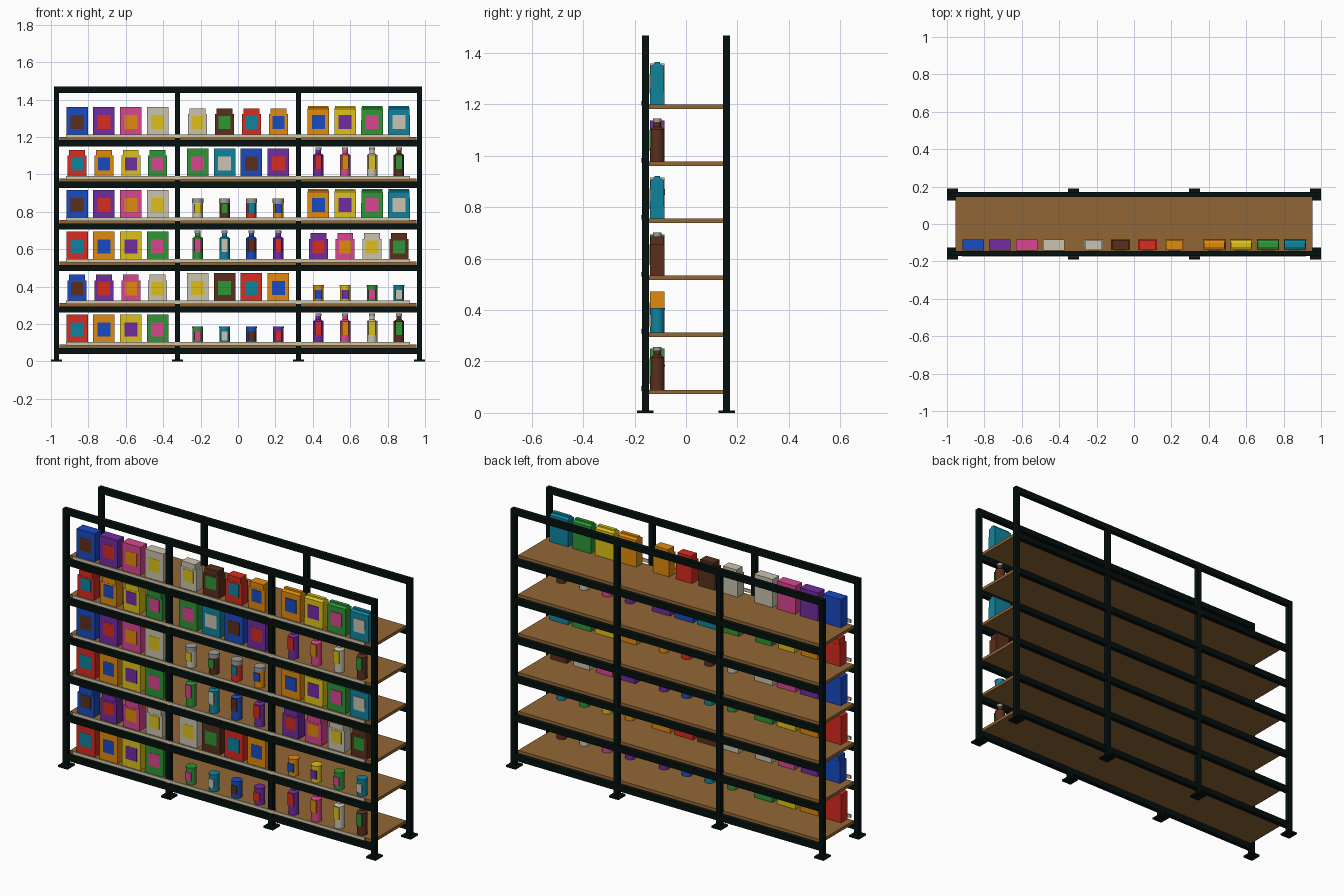
import bpy, math

if "Cube" in bpy.data.objects:
    bpy.data.objects.remove(bpy.data.objects["Cube"])

mats = {}
def mat(name, hexcol):
    if name not in mats:
        m = bpy.data.materials.new(name)
        lin = [(int(hexcol[i:i + 2], 16) / 255) ** 2.2 for i in (0, 2, 4)]
        m.diffuse_color = (*lin, 1)
        m.use_nodes = True
        m.node_tree.nodes["Principled BSDF"].inputs["Base Color"].default_value = m.diffuse_color
        mats[name] = m
    return mats[name]

FRAME = mat("frame_black", "0d1816")
WOOD = mat("shelf_wood", "906638")
STRIP = mat("strip_cream", "cfc3a6")
LID = mat("lid_grey", "9a9a9a")
PALETTE = [mat(n, h) for n, h in (
    ("red", "d63026"), ("orange", "e08a16"), ("yellow", "dcc020"), ("green", "32933a"),
    ("teal", "17829c"), ("blue", "1f4cc0"), ("purple", "7030a0"), ("pink", "d84890"),
    ("cream", "c9c2ae"), ("brown", "5a3222"))]

def mesh_obj(name, verts, faces, m):
    me = bpy.data.meshes.new(name)
    me.from_pydata(verts, [], faces)
    me.materials.append(m)
    ob = bpy.data.objects.new(name, me)
    bpy.context.collection.objects.link(ob)
    return ob

def loft(name, rings, m):
    """Closed solid through equal-length rings of points."""
    n = len(rings[0])
    verts = [v for r in rings for v in r]
    faces = [tuple(reversed(range(n))), tuple(range(len(verts) - n, len(verts)))]
    for k in range(len(rings) - 1):
        for i in range(n):
            j = (i + 1) % n
            faces.append((k * n + i, k * n + j, k * n + n + j, k * n + n + i))
    return mesh_obj(name, verts, faces, m)

def stack(name, x, y, levels, m):
    """Rectangular sections given as (width, depth, z)."""
    return loft(name, [[(x + sx * w / 2, y + sy * d / 2, z) for sx, sy in
                        ((-1, -1), (1, -1), (1, 1), (-1, 1))] for w, d, z in levels], m)

def box(name, x, y, z0, w, d, h, m):
    return stack(name, x, y, [(w, d, z0), (w, d, z0 + h)], m)

def turned(name, x, y, z0, profile, m, n=16):
    """Round sections given as (radius, height)."""
    ob = loft(name, [[(x + r * math.cos(2 * math.pi * i / n), y + r * math.sin(2 * math.pi * i / n), z0 + z)
                      for i in range(n)] for r, z in profile], m)
    bpy.context.view_layer.objects.active = ob
    ob.select_set(True)
    bpy.ops.object.shade_smooth_by_angle(angle=math.radians(35))
    ob.select_set(False)

SHELF_Z = [0.09 + 0.222 * i for i in range(6)]
POST_X = [-0.97, -0.323, 0.323, 0.97]

# posts, feet and rails, front and back
for side, y in (("front", -0.158), ("back", 0.158)):
    for x in POST_X:
        box(side + "_post", x, y, 0, 0.027, 0.027, 1.469, FRAME)
        box(side + "_foot", x, y, 0, 0.06, 0.065, 0.01, FRAME)
    for z in [s - 0.05 for s in SHELF_Z] + [1.436]:
        box(side + "_rail", 0, y, z, 1.94, 0.026, 0.033, FRAME)

# shelf boards with price strips
for z in SHELF_Z:
    box("shelf_board", 0, 0, z - 0.017, 1.91, 0.292, 0.017, WOOD)
    box("price_strip", 0, -0.171, z - 0.004, 1.84, 0.007, 0.018, STRIP)

# products
PY = -0.112
def label(x, z, w, h, m, front=-0.141):
    box("label", x, front + 0.002, z, w, 0.006, h, m)

def carton(x, z, c, l):
    box("carton", x, PY, z, 0.115, 0.058, 0.16, c)
    label(x, z + 0.043, 0.07, 0.075, l)

def jug(x, z, c, l):
    box("jug_body", x, PY, z, 0.102, 0.056, 0.122, c)
    box("jug_top", x, PY, z + 0.122, 0.085, 0.054, 0.03, c)
    label(x, z + 0.042, 0.064, 0.07, l)

def pouch(x, z, c, l):
    stack("pouch", x, PY, [(0.117, 0.056, z), (0.115, 0.052, z + 0.15),
                           (0.11, 0.022, z + 0.158), (0.11, 0.02, z + 0.165)], c)
    label(x, z + 0.043, 0.07, 0.075, l)

def can(x, z, c, l):
    turned("can", x, PY, z, [(0.028, 0), (0.028, 0.09), (0.0295, 0.09), (0.0295, 0.096)], c)
    label(x, z + 0.022, 0.036, 0.048, l)

def bottle(x, z, c, l):
    turned("bottle", x, PY, z, [(0.028, 0), (0.028, 0.125), (0.014, 0.135), (0.014, 0.155)], c)
    turned("bottle_cap", x, PY, z + 0.153, [(0.016, 0), (0.016, 0.014)], LID)
    label(x, z + 0.052, 0.036, 0.07, l)

def jar(x, z, c, l):
    turned("jar", x, PY, z, [(0.028, 0), (0.028, 0.092)], c)
    turned("jar_lid", x, PY, z + 0.092, [(0.03, 0), (0.03, 0.024)], LID)
    label(x, z + 0.037, 0.036, 0.048, l)

LAYOUT = [(carton, can, bottle), (jug, carton, can), (carton, bottle, jug),
          (carton, jar, pouch), (jug, carton, bottle), (carton, jug, pouch)]
for row, kinds in enumerate(LAYOUT):
    for bay, make in enumerate(kinds):
        for i in range(4):
            c = 5 * row + 3 * bay + i
            make((bay - 1) * 0.645 + (i - 1.5) * 0.1437, SHELF_Z[row],
                 PALETTE[c % 10], PALETTE[(c + 4) % 10])
